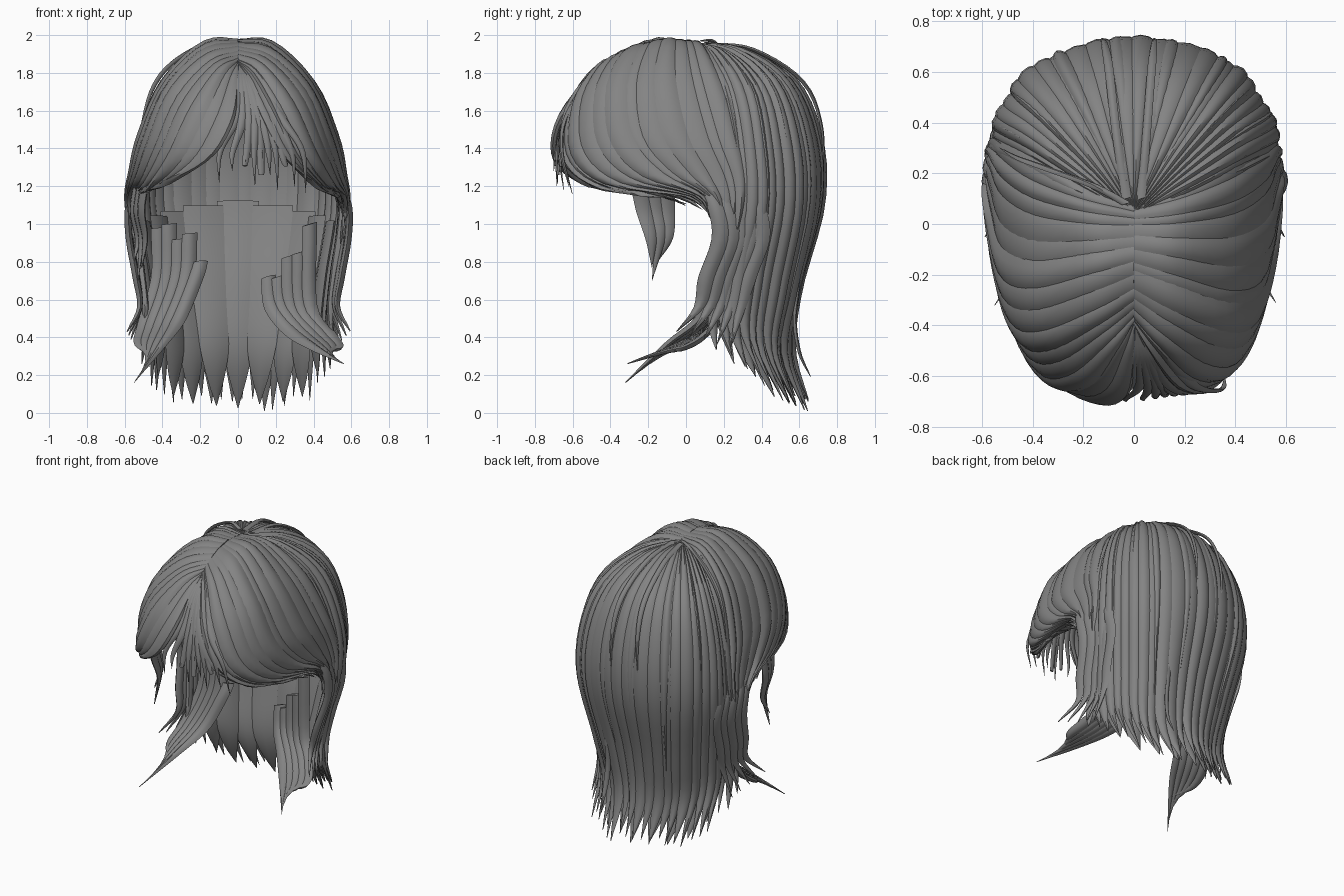
import bpy, bmesh, math, random
from mathutils import Vector

if "Cube" in bpy.data.objects:
    bpy.data.objects.remove(bpy.data.objects["Cube"])

random.seed(4)
hair = bpy.data.materials.new("dark_grey_hair")
hair.diffuse_color = (0.23, 0.23, 0.23, 1)
hair.use_nodes = True
hair.node_tree.nodes["Principled BSDF"].inputs["Base Color"].default_value = hair.diffuse_color


def spline(pts, t):
    """Smooth curve through pts, t in 0..1."""
    n = len(pts) - 1
    f = min(max(t, 0), 1) * n
    i = min(int(f), n - 1)
    f -= i
    b, c = pts[i], pts[i + 1]
    a = pts[i - 1] if i else b * 2 - c
    d = pts[i + 2] if i + 2 <= n else c * 2 - b
    return (b * 2 + (c - a) * f + (a * 2 - b * 5 + c * 4 - d) * f ** 2
            + (b * 3 - a - c * 3 + d) * f ** 3) * 0.5


def make_sheet(guides):
    """Surface swept through guide curves: u across, t along."""
    g = [[Vector(p) for p in path] for path in guides]
    return lambda u, t: spline([spline(path, t) for path in g], u)


def ribbon(path, side, width):
    """Narrow surface along one path, for a loose lock."""
    pts, side = [Vector(p) for p in path], Vector(side).normalized()
    return lambda u, t: spline(pts, t) + side * (u * width)


SECTION = [(-1, 0), (-.6, .7), (-.1, 1), (.45, .8), (1, 0), (.5, -.6), (0, -.7), (-.5, -.6)]


def add_lock(bm, sheet, u0, w, t0=0, t1=1, lift=0.022, offset=0, sign=1,
             mirror=1, taper=0.6, steps=20, root=0.35):
    """One closed, arched lock that follows a sheet and ends in a point."""
    rings, e = [], 0.01
    for k in range(steps + 1):
        s = k / steps
        t = t0 + (t1 - t0) * s
        tip = 1 if s < taper else 1 - ((s - taper) / (1 - taper)) ** 1.5
        tip = max(tip, 0.03)
        grow = min(1, root + 3 * s)
        thick = lift * grow * max(tip ** 0.6, 0.1)
        du = sheet(u0 + e, t) - sheet(u0 - e, t)
        dt = sheet(u0, min(t + e, 1)) - sheet(u0, max(t - e, 0))
        n = du.cross(dt).normalized() * sign
        ring = []
        for a, h in SECTION:
            p = sheet(u0 + a * w * tip, t) + n * (h * thick + offset * grow)
            ring.append(bm.verts.new((p.x * mirror, p.y, p.z)))
        rings.append(ring)
    m = len(SECTION)
    for r, q in zip(rings, rings[1:]):
        for j in range(m):
            bm.faces.new((r[j], r[(j + 1) % m], q[(j + 1) % m], q[j]))
    bm.faces.new(rings[0][::-1])
    bm.faces.new(rings[-1])


def finish(name, bm):
    bmesh.ops.recalc_face_normals(bm, faces=bm.faces[:])
    me = bpy.data.meshes.new(name)
    bm.to_mesh(me)
    bm.free()
    ob = bpy.data.objects.new(name, me)
    bpy.context.collection.objects.link(ob)
    me.materials.append(hair)
    bpy.ops.object.select_all(action='DESELECT')
    ob.select_set(True)
    bpy.context.view_layer.objects.active = ob
    bpy.ops.object.shade_smooth_by_angle(angle=math.radians(40))


def facing(sheet, u=0.5, t=0.4):
    """Sign that makes the sheet normal point away from the head."""
    p = sheet(u, t)
    n = (sheet(u + .01, t) - sheet(u - .01, t)).cross(sheet(u, t + .01) - sheet(u, t - .01))
    return 1 if n.dot(p - Vector((0, 0, min(p.z, 1.2)))) > 0 else -1


# Back guides, from the middle of the back round to the side
back_mid = [(0, .06, 1.95), (0, .30, 1.92), (0, .57, 1.75), (0, .70, 1.45),
            (0, .71, 1.1), (0, .59, .65), (0, .56, .32), (0, .67, .0)]
back_half = [
    [(.01, .06, 1.95), (.14, .28, 1.91), (.27, .50, 1.74), (.34, .61, 1.45),
     (.35, .63, 1.1), (.29, .54, .65), (.25, .49, .32), (.23, .60, .02)],
    [(.02, .05, 1.95), (.20, .20, 1.90), (.39, .35, 1.72), (.49, .41, 1.45),
     (.52, .43, 1.1), (.46, .36, .7), (.43, .34, .4), (.43, .46, .10)],
    [(.02, .04, 1.95), (.20, .09, 1.91), (.38, .17, 1.72), (.505, .23, 1.42),
     (.56, .24, 1.1), (.52, .17, .75), (.50, .12, .52), (.54, .14, .33)],
]
mirrored = [[(-x, y, z) for x, y, z in path] for path in back_half[::-1]]
back = make_sheet(mirrored + [back_mid] + back_half)
bs = facing(back)

# Long outer locks over the back and sides
bm = bmesh.new()
N = 26
for i in range(N):
    u = (i + 0.5) / N
    add_lock(bm, back, u + random.uniform(-.006, .006), random.uniform(.68, .95) / N,
             t1=random.uniform(.96, 1), offset=random.uniform(-.01, .01),
             sign=bs, taper=random.uniform(.76, .84), steps=28)
finish("back_locks", bm)

# Shorter locks lying on top of the sides and back
bm = bmesh.new()
for i in range(10):
    u = (i + 0.5) / 10 + random.uniform(-.02, .02)
    add_lock(bm, back, u, .016, t0=.05, t1=random.uniform(.6, .85),
             offset=.01, sign=bs, taper=.45, lift=.018, root=0)
finish("top_layer_locks", bm)

# Inner layer with blunt tops, seen under the fringe
bm = bmesh.new()
for i in range(9):
    k = abs(i - 4) / 4
    add_lock(bm, back, .5 + (i - 4) * .09, .05, t0=.565 + .04 * k,
             t1=random.uniform(.95, .99), offset=-.035 - .015 * (i % 2), sign=bs,
             taper=.65, root=1)
finish("inner_back_locks", bm)

# Fringe guides, from behind the crown forward to the lower front edge
fringe_guides = [
    [(0, .07, 1.95), (.19, .13, 1.91), (.39, .23, 1.73), (.50, .31, 1.45),
     (.545, .34, 1.22), (.55, .31, 1.02), (.52, .27, .8)],
    [(0, .00, 1.965), (.18, .01, 1.945), (.39, .05, 1.74), (.515, .13, 1.45),
     (.555, .22, 1.23), (.57, .24, 1.05), (.54, .20, .85)],
    [(0, -.13, 1.97), (.17, -.17, 1.945), (.38, -.22, 1.74), (.505, -.18, 1.46),
     (.55, -.03, 1.27), (.575, .14, 1.13), (.56, .16, .93)],
    [(0, -.27, 1.93), (.16, -.36, 1.875), (.34, -.44, 1.69), (.45, -.42, 1.43),
     (.515, -.25, 1.25), (.56, .06, 1.15), (.565, .14, 1.0)],
    [(0, -.37, 1.87), (.1, -.48, 1.81), (.23, -.60, 1.61), (.35, -.60, 1.36),
     (.46, -.42, 1.21), (.54, -.04, 1.15), (.56, .13, 1.05)],
]
# The left lower edge reaches the middle, the right one stays further out
edges = {
    1: [(0, -.39, 1.85), (.05, -.50, 1.76), (.12, -.64, 1.57), (.23, -.66, 1.37),
        (.38, -.55, 1.23), (.48, -.37, 1.18), (.54, -.13, 1.16)],
    -1: [(0, -.39, 1.85), (.0, -.51, 1.75), (.02, -.67, 1.55), (.13, -.70, 1.36),
         (.34, -.59, 1.23), (.48, -.4, 1.19), (.54, -.15, 1.17)],
}
for name, side in (("fringe_right", 1), ("fringe_left", -1)):
    fringe = make_sheet(fringe_guides + [edges[side]])
    fs = facing(fringe)
    bm = bmesh.new()
    for i in range(14):
        add_lock(bm, fringe, (i + .5) / 14, random.uniform(.7, .95) / 14,
                 t1=random.uniform(.94, 1), offset=random.uniform(-.01, .012),
                 sign=fs, mirror=side, taper=.75, steps=24)
    finish(name, bm)

# Thin wisps hanging at the middle of the forehead
bm = bmesh.new()
for x, z in ((-.10, 1.24), (-.03, 1.3), (.04, 1.36), (.09, 1.22), (.13, 1.42),
             (.17, 1.28), (.21, 1.2), (.26, 1.36), (.30, 1.22), (.36, 1.18)):
    path = [(.01, -.39, 1.85), (.03 + x * .25, -.53, 1.74), (.04 + x * .55, -.64, 1.55),
            (x * .95, -.69 + abs(x) * .1, 1.38 + min(0, 1.3 - z)),
            (x, -.71 + abs(x) * .3, z - .02)]
    add_lock(bm, ribbon(path, (1, .2, 0), .026), 0, 1, lift=.012, sign=-1, taper=.45)
finish("forehead_wisps", bm)

# Locks sweeping forward near the shoulders
bm = bmesh.new()
for k, top in enumerate((.80, .95, .92, 1.0, .98)):
    d = k * .05
    path = [(-.20 - d * 1.1, .18 + d * .2, top), (-.22 - d, .15 + d * .3, .72),
            (-.31 - d * .9, .07 + d * .3, .5 - d * .1), (-.40 - d * .6, -.1 + d * .4, .36),
            (-.55 + d * .6, -.32 + d * .8, .16 + d * .7)]
    add_lock(bm, ribbon(path, (1, .2, .1), .042), 0, 1, sign=-1, taper=.5, root=1)
for k, top in enumerate((.72, .72, .83, .85, 1.0)):
    d = k * .05
    path = [(.16 + d * 1.1, .24 - d * .2, top), (.18 + d, .2, .56), (.28 + d, .1, .43 - d * .1),
            (.41 + d * .6, -.08 + d * .3, .34), (.56 - d * .6, -.31 + d, .26 + d * .4)]
    add_lock(bm, ribbon(path, (1, .2, .3), .042), 0, 1, sign=-1, taper=.5, root=1)
finish("shoulder_locks", bm)

# Wavy side locks that continue below the fringe ends
bm = bmesh.new()
for side in (1, -1):
    for k in range(5):
        d = k * .055
        path = [(.54 - d * .15, .10 + d, 1.2), (.58 - d * .2, .16 + d, 1.08),
                (.575 - d * .25, .18 + d, .92), (.54 - d * .2, .11 + d, .72),
                (.52 - d * .15, .07 + d, .56), (.59 - d * .3, -.05 + d * 1.3, .43 - d * .4)]
        add_lock(bm, ribbon(path, (.0, 1, 0), .045), 0, 1, sign=-1, mirror=side,
                 offset=random.uniform(-.01, .01), taper=.6, root=1)
finish("side_locks", bm)

# Loose lock hanging in front of the left cheek
bm = bmesh.new()
for x, y, mid, end, z in ((-.49, -.25, -.185, -.18, .77), (-.51, -.18, -.14, -.18, .7),
                          (-.53, -.11, -.10, -.15, .8)):
    path = [(x, y, 1.22), (x - .02, (y + mid) / 2, 1.07), (x, mid, .92), (x - .02, end, z)]
    add_lock(bm, ribbon(path, (-.3, 1, 0), .05), 0, 1, sign=1, taper=.3, root=1)
finish("cheek_lock", bm)

# Stray hairs standing off the crown and the back
bm = bmesh.new()
strays = (
    [(-.03, .08, 1.97), (-.16, .15, 1.96), (-.35, .22, 1.85), (-.46, .26, 1.7), (-.53, .3, 1.45)],
    [(-.03, .10, 1.96), (-.07, .36, 1.92), (-.10, .62, 1.75), (-.12, .72, 1.5), (-.13, .72, 1.2)],
    [(.03, .10, 1.96), (.05, .36, 1.92), (.07, .62, 1.75), (.08, .72, 1.5), (.08, .72, 1.2)],
    [(.2, .60, .7), (.21, .575, .5), (.22, .6, .32), (.22, .66, .19)],
)
for path in strays:
    add_lock(bm, ribbon(path, (1, .3, 0), .018), 0, 1, lift=.012, taper=.5)
finish("stray_hairs", bm)
